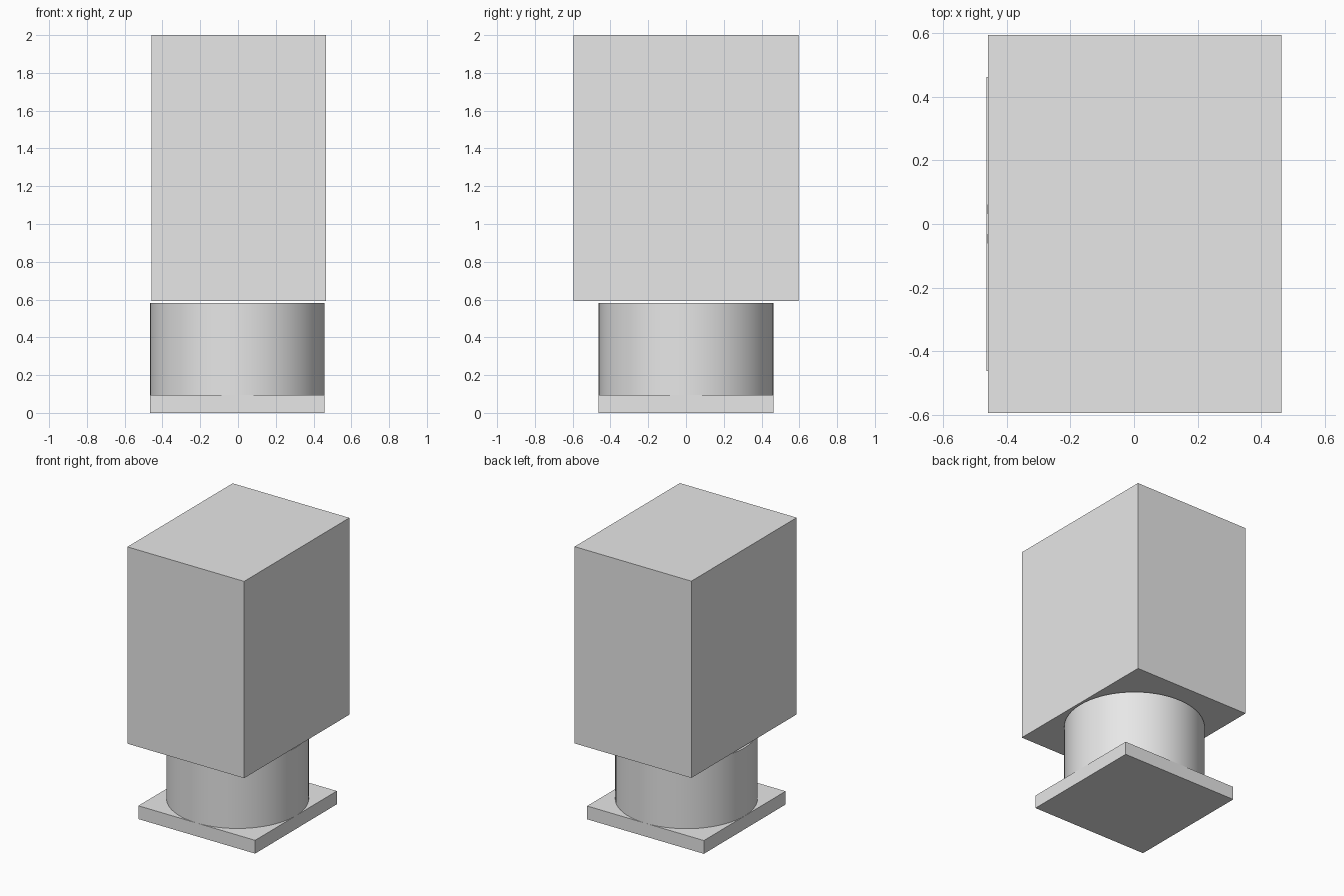
import bpy
import math

default = bpy.data.objects.get("Cube")
if default:
    bpy.data.objects.remove(default, do_unlink=True)

# One plain grey
GREY = (0.8, 0.8, 0.8, 1.0)
grey = bpy.data.materials.new("plain_grey")
grey.use_nodes = True
grey.diffuse_color = GREY
grey.node_tree.nodes["Principled BSDF"].inputs["Base Color"].default_value = GREY

HALF = 0.462      # half width of the base, column and block
SHIFT = 0.003     # slight sideways offset between block and pedestal


def finish(name):
    obj = bpy.context.object
    obj.name = name
    obj.data.materials.append(grey)
    return obj


def box(name, x, size_x, size_y, z0, z1):
    bpy.ops.mesh.primitive_cube_add(size=1, location=(x, 0, (z0 + z1) / 2))
    obj = finish(name)
    obj.scale = (size_x, size_y, z1 - z0)
    bpy.ops.object.transform_apply(location=False, rotation=False, scale=True)


# Square base plate
box("base_plate", -SHIFT, 2 * HALF, 2 * HALF, 0, 0.095)

# Round column standing on the plate
bpy.ops.mesh.primitive_cylinder_add(vertices=64, radius=HALF, depth=0.488,
                                    location=(-SHIFT, 0, 0.339))
finish("round_column")
bpy.ops.object.shade_smooth_by_angle(angle=math.radians(30))

# Tall block above the column, separated by a thin gap
box("upper_block", SHIFT, 2 * HALF, 1.19, 0.592, 2.0)
